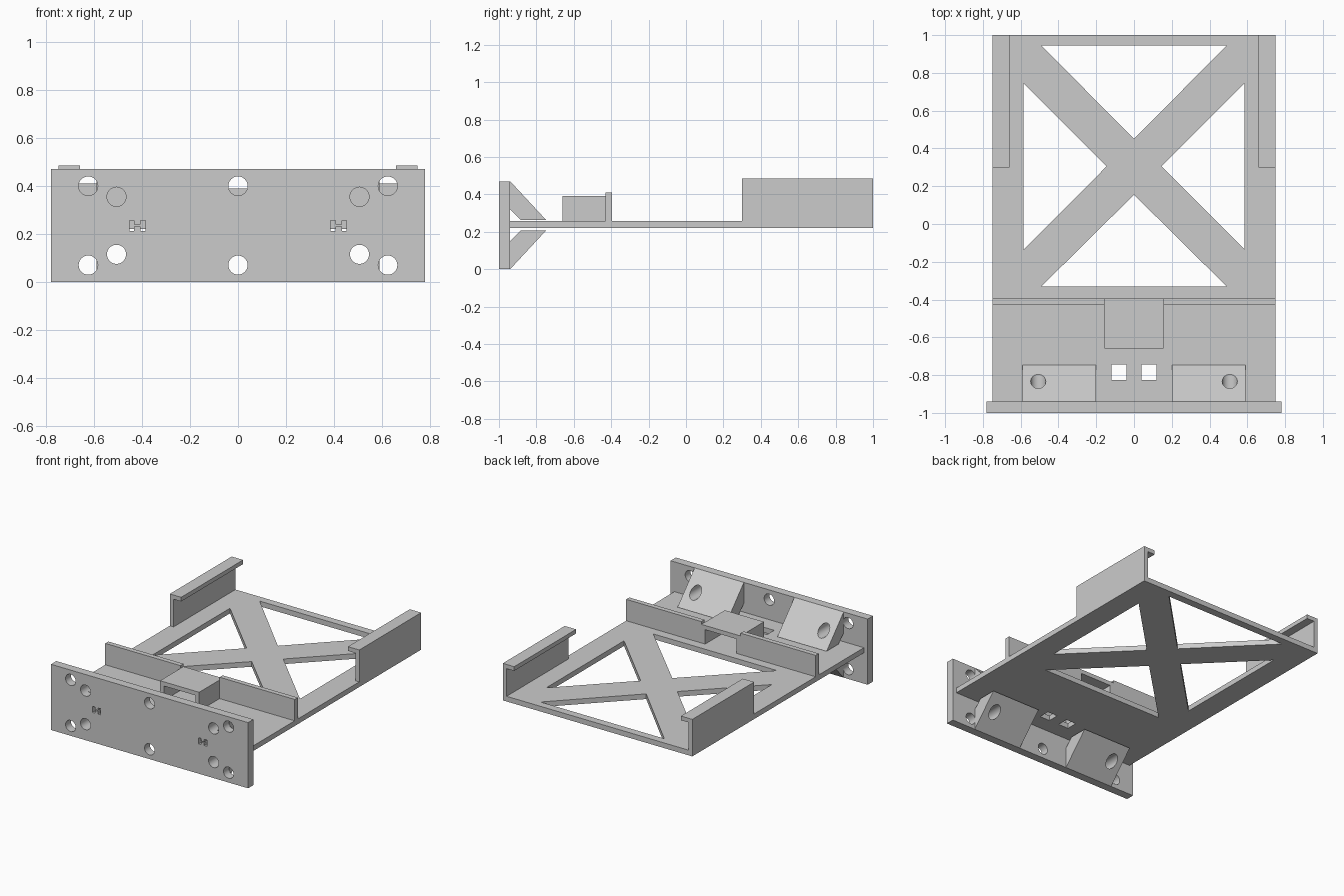
import bpy, bmesh, math

if "Cube" in bpy.data.objects:
    bpy.data.objects.remove(bpy.data.objects["Cube"], do_unlink=True)

grey = bpy.data.materials.new("light_grey")
grey.use_nodes = True
COLOUR = (0.6, 0.6, 0.6, 1)
grey.diffuse_color = COLOUR
grey.node_tree.nodes["Principled BSDF"].inputs["Base Color"].default_value = COLOUR

PLACE = {"x": lambda a, b, d: (d, a, b),
         "y": lambda a, b, d: (a, d, b),
         "z": lambda a, b, d: (a, b, d)}


def add_prism(bm, profile, axis, lo, hi):
    """Extrude a 2D outline along an axis."""
    place = PLACE[axis]
    ends = [[bm.verts.new(place(a, b, d)) for a, b in profile] for d in (lo, hi)]
    bm.faces.new(ends[0])
    bm.faces.new(ends[1])
    n = len(profile)
    for i in range(n):
        j = (i + 1) % n
        bm.faces.new((ends[0][i], ends[0][j], ends[1][j], ends[1][i]))


def rect(a0, a1, b0, b1):
    return [(a0, b0), (a1, b0), (a1, b1), (a0, b1)]


def circle(cx, cy, r=0.04, n=32):
    return [(cx + r * math.cos(math.tau * i / n), cy + r * math.sin(math.tau * i / n))
            for i in range(n)]


def make(name, prisms):
    """One object from a list of (profile, axis, lo, hi)."""
    bm = bmesh.new()
    for p in prisms:
        add_prism(bm, *p)
    bmesh.ops.recalc_face_normals(bm, faces=bm.faces)
    mesh = bpy.data.meshes.new(name)
    bm.to_mesh(mesh)
    bm.free()
    mesh.materials.append(grey)
    ob = bpy.data.objects.new(name, mesh)
    bpy.context.collection.objects.link(ob)
    return ob


def cut(ob, prisms):
    """Cut prisms out of an object, then smooth the round holes."""
    cutter = make("cutter", prisms)
    cutter.hide_render = True
    mod = ob.modifiers.new("cut", "BOOLEAN")
    mod.operation, mod.solver, mod.object = "DIFFERENCE", "EXACT", cutter
    bpy.ops.object.select_all(action="DESELECT")
    bpy.context.view_layer.objects.active = ob
    ob.select_set(True)
    bpy.ops.object.modifier_apply(modifier=mod.name)
    bpy.data.objects.remove(cutter, do_unlink=True)
    bpy.ops.object.shade_smooth_by_angle(angle=math.radians(25))


SIDES = (("left", 1), ("right", -1))
FRONT, BACK, PLATE_BACK = -1, 1, -0.94
FLOOR, DECK, HEIGHT = 0.22, 0.257, 0.47

# Front plate with screw holes and small H-shaped slots
front_plate = make("front_plate", [(rect(-0.78, 0.78, 0, HEIGHT), "y", FRONT, PLATE_BACK)])
h_outline = [(-.033, -.022), (-.013, -.022), (-.013, -.004), (.013, -.004),
             (.013, -.022), (.033, -.022), (.033, .022), (.013, .022),
             (.013, .004), (-.013, .004), (-.013, .022), (-.033, .022)]
spots = [(0, 0.4), (0, 0.07)]
outlines = []
for _, s in SIDES:
    spots += [(s * 0.625, 0.4), (s * 0.625, 0.07), (s * 0.507, 0.355), (s * 0.507, 0.115)]
    outlines.append([(s * 0.42 + a, 0.235 + b) for a, b in h_outline])
outlines += [circle(*p) for p in spots]
cut(front_plate, [(o, "y", -1.1, -0.9) for o in outlines])

# Base tray: triangular windows leave an X brace, two square slots near the front
base = make("base_tray", [(rect(-0.75, 0.75, PLATE_BACK, BACK), "z", FLOOR, DECK)])
windows = [[(-0.49, 0.945), (0.49, 0.945), (0, 0.45)],
           [(-0.49, -0.33), (0.49, -0.33), (0, 0.155)]]
for _, s in SIDES:
    windows.append([(s * 0.585, 0.745), (s * 0.585, -0.135), (s * 0.145, 0.305)])
    windows.append(rect(*sorted((s * 0.04, s * 0.12)), -0.825, -0.745))
cut(base, [(w, "z", 0.1, 0.4) for w in windows])

for side, s in SIDES:
    # Rear rail with inward lip
    rail = [(0.75, DECK), (0.75, 0.485), (0.66, 0.485), (0.66, 0.455),
            (0.72, 0.455), (0.72, DECK)]
    make(side + "_rail", [([(s * a, b) for a, b in rail], "y", 0.3, BACK)])

    # Half of the cross wall, split by the bridge
    make(side + "_cross_wall",
         [(rect(*sorted((s * 0.155, s * 0.75)), DECK, 0.41), "y", -0.43, -0.395)])

    # Slanted braces above and below the tray, drilled in line with the plate
    brace = [(PLATE_BACK, HEIGHT), (-0.747, 0.262), (-0.882, 0.262), (PLATE_BACK, 0.32)]
    for level, flip in (("upper", False), ("lower", True)):
        outline = [(y, HEIGHT - z if flip else z) for y, z in brace]
        ob = make(f"{side}_{level}_brace",
                  [(outline, "x", *sorted((s * 0.2, s * 0.59)))])
        hole_z = 0.115 if flip else 0.355
        cut(ob, [(circle(s * 0.507, hole_z), "y", -1.1, -0.6)])

# Bridge over the centre, open at front and back
bridge = [(-0.155, DECK), (-0.155, 0.39), (0.155, 0.39), (0.155, DECK),
          (0.125, DECK), (0.125, 0.36), (-0.125, 0.36), (-0.125, DECK)]
make("centre_bridge", [(bridge, "y", -0.66, -0.395)])
